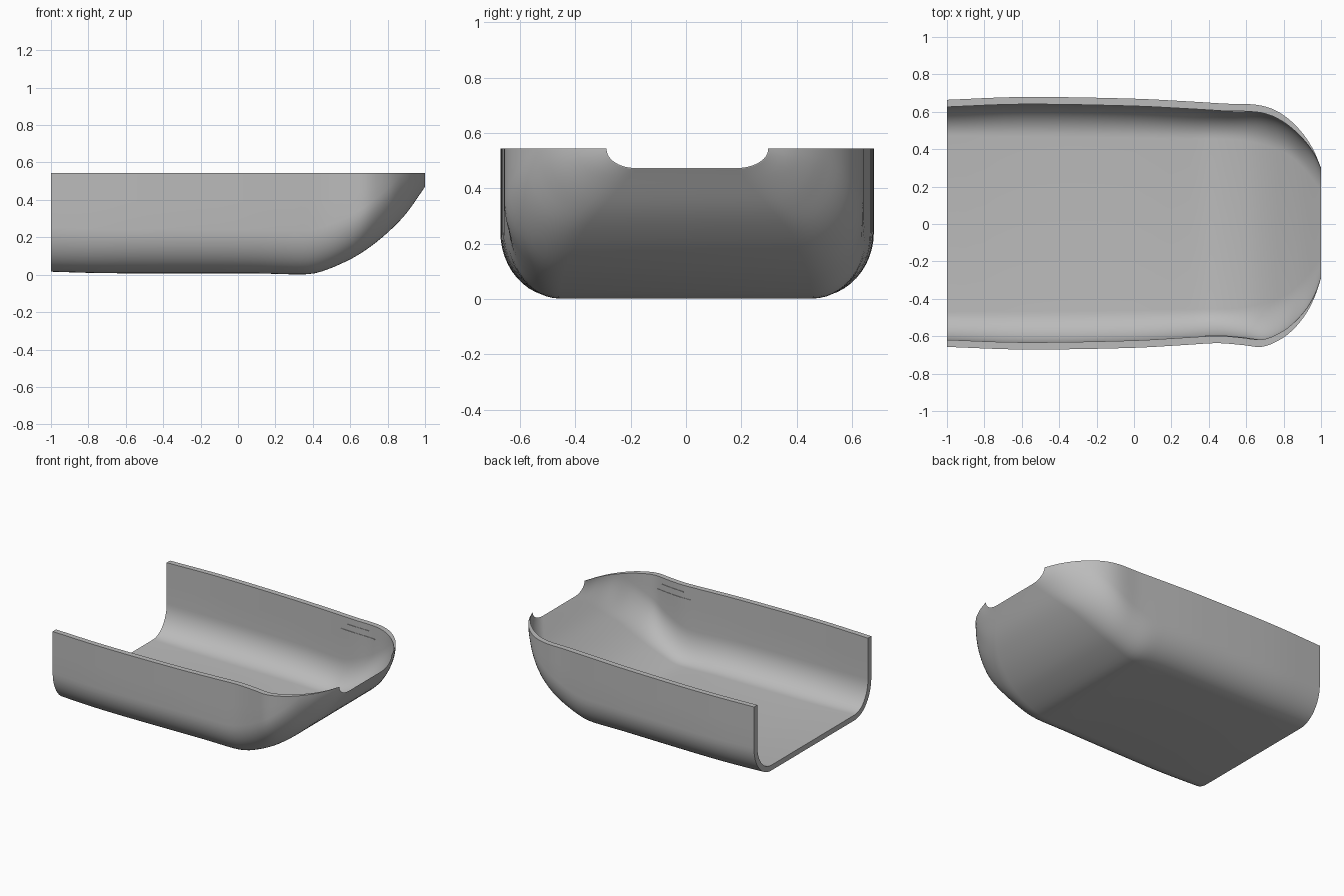
import bpy, bmesh, math

default = bpy.data.objects.get("Cube")
if default:
    bpy.data.objects.remove(default, do_unlink=True)

RIM = 0.543
WALL = 0.038

# Lengthwise curves as (x, value)
LEFT = [(-1, .664), (-.6, .679), (0, .67), (.3, .655), (.5, .643), (.65, .638),
        (.74, .615), (.82, .567), (.9, .487), (.96, .395), (1, .3)]
RIGHT = [(-1, .657), (-.6, .671), (0, .662), (.3, .645), (.45, .637), (.58, .647),
         (.68, .657), (.76, .63), (.84, .575), (.92, .48), (.97, .38), (1, .29)]
KEEL = [(-1, .016), (-.7, .008), (.1, .007), (.36, .002), (.45, .018), (.6, .082),
        (.7, .144), (.8, .225), (.9, .328), (1, .47)]
FLOOR = [(-1, .47), (.4, .455), (.6, .445), (.8, .385), (.9, .305), (1, .18)]
THICK = [(-1, WALL), (.75, WALL), (.9, .028), (1, .003)]


def curve(pts, x):
    """Smooth interpolation through the points."""
    n = len(pts)
    i = max(0, min(n - 2, sum(p[0] <= x for p in pts) - 1))

    def slope(k):
        a, b = pts[max(k - 1, 0)], pts[min(k + 1, n - 1)]
        return (b[1] - a[1]) / (b[0] - a[0])
    (x0, v0), (x1, v1) = pts[i], pts[i + 1]
    h = x1 - x0
    t = (x - x0) / h
    return (v0 * (1 + 2 * t) * (1 - t) ** 2 + slope(i) * h * t * (1 - t) ** 2
            + v1 * t * t * (3 - 2 * t) + slope(i + 1) * h * t * t * (t - 1))


def half_section(side, x, inset, steps=12):
    """Rim to floor edge of one wall, with a rounded lower corner."""
    w = curve(side, x) - inset
    z = curve(KEEL, x) + inset
    flat = min(curve(FLOOR, x), w - .02)
    rz = min(.235 - inset, (RIM - z) * .97)
    pts = [(w, RIM), (w, (RIM + z + rz) / 2)]
    for k in range(steps + 1):
        a = math.pi / 2 * k / steps
        pts.append((flat + (w - flat) * math.cos(a), z + rz * (1 - math.sin(a))))
    return pts


def section(x, inset):
    left = half_section(LEFT, x, inset)
    right = [(-y, z) for y, z in half_section(RIGHT, x, inset)]
    return [(x, y, z) for y, z in left + right[::-1]]


def finish(name, bm, mat):
    bmesh.ops.recalc_face_normals(bm, faces=bm.faces)
    mesh = bpy.data.meshes.new(name)
    bm.to_mesh(mesh)
    bm.free()
    mesh.materials.append(mat)
    ob = bpy.data.objects.new(name, mesh)
    bpy.context.collection.objects.link(ob)
    bpy.ops.object.select_all(action='DESELECT')
    ob.select_set(True)
    bpy.context.view_layer.objects.active = ob
    bpy.ops.object.shade_smooth_by_angle(angle=math.radians(35))
    return ob


def loft(name, rings, caps, mat):
    """Skin closed rings; caps pairs the two halves of each end ring."""
    bm = bmesh.new()
    rows = [[bm.verts.new(p) for p in ring] for ring in rings]
    n = len(rows[0])
    for a, b in zip(rows, rows[1:]):
        for i in range(n):
            j = (i + 1) % n
            bm.faces.new((a[i], a[j], b[j], b[i]))
    for row in (rows[0], rows[-1]):
        for i in range(caps):
            bm.faces.new((row[i], row[i + 1], row[n - 2 - i], row[n - 1 - i]))
    return finish(name, bm, mat)


grey = bpy.data.materials.new("plain grey")
grey.use_nodes = True
colour = (.5, .5, .5, 1)
grey.diffuse_color = colour
grey.node_tree.nodes["Principled BSDF"].inputs["Base Color"].default_value = colour

# Open shell: straight body, then a finer rounded nose
stations = [-1 + .1 * i for i in range(13)]
stations += [.3 + .7 * math.sin(math.pi / 2 * i / 30) for i in range(31)]
rings = []
for x in stations:
    outer = section(x, 0)
    rings.append(outer + section(x, curve(THICK, x))[::-1])
loft("scoop_shell", rings, len(outer) - 1, grey)

# Fine grip ridges on the inner walls
for label, side, sign in (("left", LEFT, 1), ("right", RIGHT, -1)):
    for level, z, start, end in (("lower", .45, .38, .66), ("upper", .495, .44, .62)):
        ridge = []
        for k in range(9):
            x = start + (end - start) * k / 8
            y = curve(side, x) - WALL
            ridge.append([(x, sign * (y + dy), z + dz) for dy, dz in
                          ((.004, -.003), (-.004, -.003), (-.004, .003), (.004, .003))])
        loft(f"{label}_{level}_grip_ridge", ridge, 1, grey)
